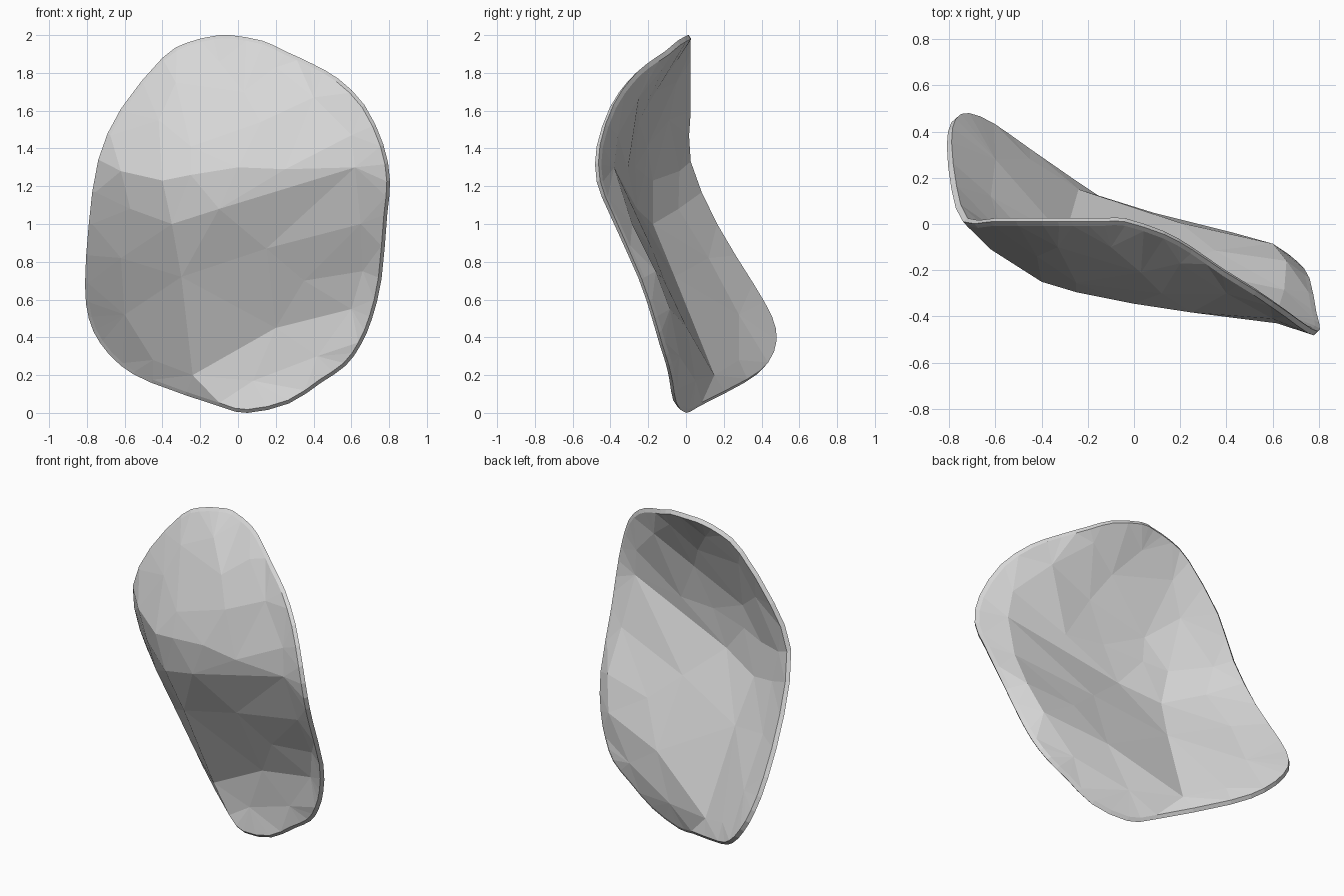
import bpy, bmesh
from mathutils import Vector
from mathutils.geometry import delaunay_2d_cdt

if "Cube" in bpy.data.objects:
    bpy.data.objects.remove(bpy.data.objects["Cube"])

# Rim of the curved shell (x, y, z), starting at the bottom
RIM = [(.05, 0, 0), (.27, -.05, .05), (.44, -.07, .16), (.57, -.09, .25), (.65, -.125, .36),
       (.71, -.165, .5), (.76, -.235, .71), (.79, -.385, 1.05), (.805, -.455, 1.23),
       (.77, -.455, 1.42), (.67, -.385, 1.63), (.53, -.29, 1.77), (.39, -.205, 1.85),
       (.25, -.11, 1.915), (.13, -.045, 1.97), (-.04, .01, 2), (-.13, .01, 1.995), (-.27, .01, 1.96),
       (-.4, .01, 1.88), (-.62, .01, 1.61), (-.74, .01, 1.34), (-.79, .15, 1),
       (-.81, .34, .68), (-.79, .44, .5), (-.73, .465, .37), (-.62, .42, .25),
       (-.46, .31, .16), (-.1, .07, .035)]
# Front surface: domed top, ridge, sloping lower panel
DOME = [(-.1, -.1, 1.86), (.2, -.17, 1.83), (-.33, -.1, 1.75), (.03, -.21, 1.7),
        (.4, -.3, 1.67), (-.42, -.14, 1.55), (.12, -.3, 1.54), (-.25, -.255, 1.41), (.6, -.41, 1.47)]
RIDGE = [(-.62, -.11, 1.28), (-.4, -.25, 1.23), (-.25, -.295, 1.26), (0, -.345, 1.3),
         (.25, -.383, 1.29), (.62, -.43, 1.3)]
CREASE = [(-.57, -.09, 1.08), (-.35, -.225, 1), (-.1, -.31, 1.08), (.62, -.43, 1.3)]
FOLD = [(-.35, -.225, 1), (-.3, -.11, .72), (-.24, .1, .2), (.2, -.045, .45), (.6, -.135, .55)]
PANEL = [(.65, -.335, 1), (.15, -.23, .87), (-.62, .07, .82), (.35, -.165, .7), (.66, -.21, .75),
         (-.6, .23, .52), (-.45, .23, .28), (.42, -.085, .3), (.08, 0, .17)]


def smooth_loop(points):
    """Insert one rounded midpoint per segment of a closed loop."""
    p = [Vector(q) for q in points]
    out = []
    for i in range(len(p)):
        a, b, c, d = (p[(i + k) % len(p)] for k in (-1, 0, 1, 2))
        out += [b, (9 * (b + c) - a - d) / 16]
    return out


rim = smooth_loop(RIM)
n = len(rim)
centre = Vector((0, 0, 1))


def lip(p, inset, dy):
    """Rim point drawn towards the middle in x and z, shifted in depth."""
    flat = Vector((p.x, 0, p.z)) - centre
    q = p - flat.normalized() * inset
    return Vector((q.x, p.y + dy, q.z))


front_lip = [lip(p, .018, -.018) for p in rim]
back_lip = [lip(p, .022, .015) for p in rim]

# Interior points and the crease lines that run through them
inner = list(dict.fromkeys(RIDGE + CREASE + FOLD + DOME + PANEL))
creases = [(n + inner.index(a), n + inner.index(b))
           for line in (RIDGE, CREASE, FOLD) for a, b in zip(line, line[1:])]
# The wall is thicker behind the ridge
wall = [.075 if p in RIDGE[:-1] else .05 for p in inner]
front = [Vector(p) for p in inner]
back = [p + Vector((0, w, 0)) for p, w in zip(front, wall)]

bm = bmesh.new()
edge_ring = [bm.verts.new(p) for p in rim]


def skin(loop, middle, flip):
    """Triangulated sheet joined to the outer rim."""
    pts = loop + middle
    edges = [(i, (i + 1) % n) for i in range(n)] + creases
    res = delaunay_2d_cdt([Vector((p.x, p.z)) for p in pts], edges, [], 1, 1e-5)
    verts = [bm.verts.new(pts[o[0]]) for o in res[3]]
    where = {o[0]: v for v, o in zip(verts, res[3])}
    for f in res[2]:
        bm.faces.new([verts[i] for i in (reversed(f) if flip else f)])
    for i in range(n):
        j = (i + 1) % n
        bm.faces.new([edge_ring[i], edge_ring[j], where[j], where[i]])


skin(front_lip, front, False)
skin(back_lip, back, True)
bmesh.ops.recalc_face_normals(bm, faces=bm.faces)

mesh = bpy.data.meshes.new("curved_shell")
bm.to_mesh(mesh)
bm.free()
shell = bpy.data.objects.new("curved_shell", mesh)
bpy.context.collection.objects.link(shell)

grey = bpy.data.materials.new("light_grey")
grey.diffuse_color = (.68, .68, .68, 1)
grey.use_nodes = True
grey.node_tree.nodes["Principled BSDF"].inputs["Base Color"].default_value = grey.diffuse_color
mesh.materials.append(grey)
